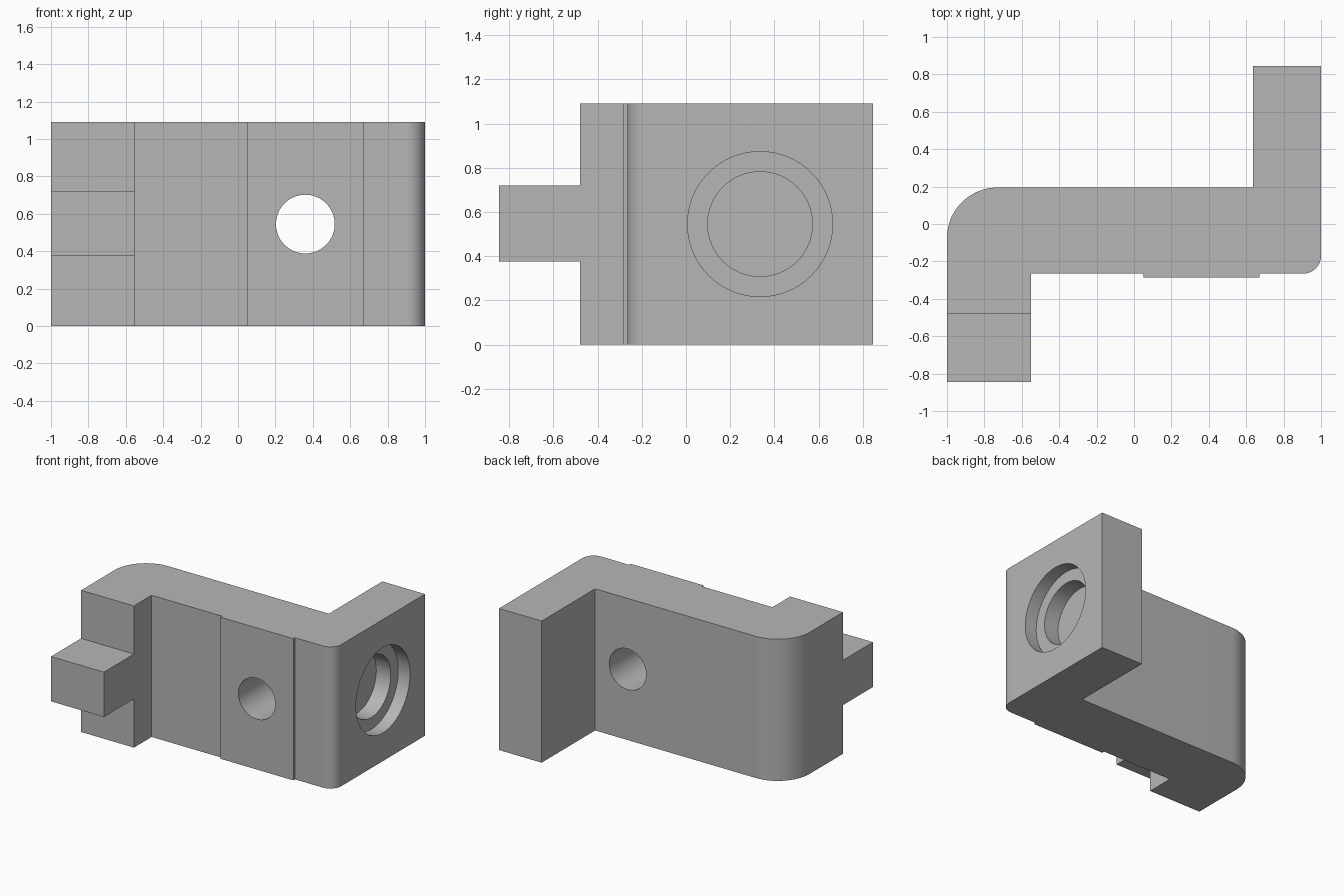
import bpy
import bmesh
import math
from mathutils import Vector, Matrix

cube = bpy.data.objects.get("Cube")
if cube:
    bpy.data.objects.remove(cube, do_unlink=True)

HEIGHT = 1.09
MID = HEIGHT / 2

grey = bpy.data.materials.new("plain grey")
grey.use_nodes = True
colour = (0.47, 0.47, 0.47, 1)
grey.diffuse_color = colour
grey.node_tree.nodes["Principled BSDF"].inputs["Base Color"].default_value = colour


def add_object(name, bm):
    bmesh.ops.recalc_face_normals(bm, faces=bm.faces)
    mesh = bpy.data.meshes.new(name)
    bm.to_mesh(mesh)
    bm.free()
    mesh.materials.append(grey)
    obj = bpy.data.objects.new(name, mesh)
    bpy.context.collection.objects.link(obj)
    return obj


def arc(cx, cy, radius, start, steps):
    """Quarter turn, anticlockwise from the start angle in degrees."""
    angles = [math.radians(start + 90 * i / steps) for i in range(steps + 1)]
    return [(cx + radius * math.cos(a), cy + radius * math.sin(a)) for a in angles]


def extrude(name, outline, z0, z1):
    bm = bmesh.new()
    face = bm.faces.new([bm.verts.new((x, y, z0)) for x, y in outline])
    top = bmesh.ops.extrude_face_region(bm, geom=[face])["geom"]
    verts = [v for v in top if isinstance(v, bmesh.types.BMVert)]
    bmesh.ops.translate(bm, verts=verts, vec=(0, 0, z1 - z0))
    return add_object(name, bm)


def cylinder(name, centre, radius, depth, axis):
    bm = bmesh.new()
    turn = Vector((0, 0, 1)).rotation_difference(Vector(axis)).to_matrix().to_4x4()
    bmesh.ops.create_cone(bm, cap_ends=True, segments=64, radius1=radius,
                          radius2=radius, depth=depth,
                          matrix=Matrix.Translation(centre) @ turn)
    obj = add_object(name, bm)
    obj.hide_render = True
    return obj


def combine(target, other, operation):
    mod = target.modifiers.new(operation.title(), 'BOOLEAN')
    mod.operation = operation
    mod.solver = 'EXACT'
    mod.object = other
    bpy.context.view_layer.objects.active = target
    bpy.ops.object.modifier_apply(modifier=mod.name)
    bpy.data.objects.remove(other, do_unlink=True)


# Z-shaped bracket: front arm, web with raised pad, rear flange
outline = [(-1, -0.48), (-0.55, -0.48), (-0.55, -0.265),
           (0.05, -0.265), (0.05, -0.285), (0.67, -0.285), (0.67, -0.265)]
outline += arc(0.905, -0.17, 0.095, -90, 12)
outline += [(1, 0.845), (0.637, 0.845), (0.637, 0.195)]
outline += arc(-0.73, -0.075, 0.27, 90, 20)
bracket = extrude("bracket", outline, 0, HEIGHT)

# Through hole in the web, stepped blind bore in the flange
combine(bracket, cylinder("web_hole", (0.36, 0, MID), 0.157, 1.2, (0, 1, 0)), 'DIFFERENCE')
for name, radius, depth in (("wide_bore", 0.328, 0.1), ("narrow_bore", 0.237, 0.223)):
    cutter = cylinder(name, (1.1 - depth / 2, 0.335, MID), radius, depth + 0.2, (1, 0, 0))
    combine(bracket, cutter, 'DIFFERENCE')

# Square tab on the end of the front arm
tab = extrude("end_tab", [(-1, -0.845), (-0.55, -0.845), (-0.55, -0.48), (-1, -0.48)],
              0.375, 0.72)

# Smooth fillets and bores, sharp edges elsewhere
bpy.ops.object.select_all(action='DESELECT')
bracket.select_set(True)
bpy.context.view_layer.objects.active = bracket
bpy.ops.object.shade_smooth_by_angle(angle=math.radians(30))
